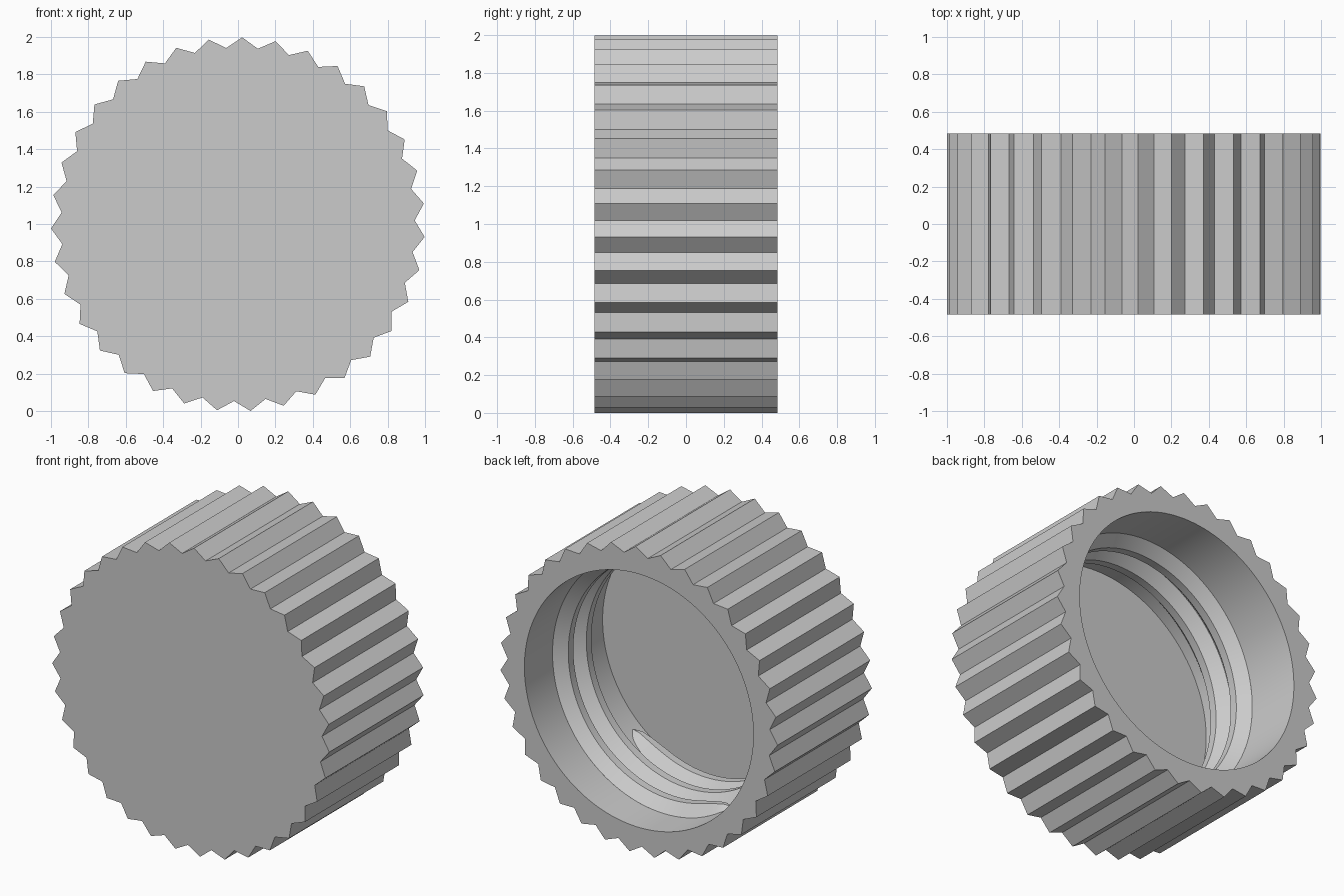
import bpy
import bmesh
from math import sin, cos, radians, pi, sqrt

default_cube = bpy.data.objects.get("Cube")
if default_cube:
    bpy.data.objects.remove(default_cube, do_unlink=True)

TEETH = 35
TIP_R, VALLEY_R, BORE_R = 1.0, 0.945, 0.825
HALF_DEPTH = 0.485
FLOOR_Y = -0.32
TURN_OFFSET = radians(1.3)
CENTRE_Z = 0.998


def finish(name, bm):
    """Turn a bmesh into a smooth object that keeps its sharp edges."""
    bmesh.ops.recalc_face_normals(bm, faces=bm.faces)
    mesh = bpy.data.meshes.new(name)
    bm.to_mesh(mesh)
    bm.free()
    obj = bpy.data.objects.new(name, mesh)
    bpy.context.collection.objects.link(obj)
    bpy.ops.object.select_all(action='DESELECT')
    obj.select_set(True)
    bpy.context.view_layer.objects.active = obj
    bpy.ops.object.shade_smooth_by_angle(angle=radians(30))
    return obj


def ring(bm, radii, count, y):
    """Circle of vertices around the y axis, cycling through the radii."""
    verts = []
    for i in range(count):
        a = TURN_OFFSET + 2 * pi * i / count
        r = radii[i % len(radii)]
        verts.append(bm.verts.new((r * sin(a), y, CENTRE_Z + r * cos(a))))
    return verts


def bridge(bm, a, b):
    n = len(a)
    for i in range(n):
        j = (i + 1) % n
        bm.faces.new((a[i], a[j], b[j], b[i]))


# Cap body: ridged outside, closed front, round bore open at the back
bm = bmesh.new()
n = 2 * TEETH
front = ring(bm, (TIP_R, VALLEY_R), n, -HALF_DEPTH)
back = ring(bm, (TIP_R, VALLEY_R), n, HALF_DEPTH)
mouth = ring(bm, (BORE_R,), 2 * n, HALF_DEPTH)
floor = ring(bm, (BORE_R,), 2 * n, FLOOR_Y)
bm.faces.new(front)
bridge(bm, front, back)
for i in range(n):
    j = (i + 1) % n
    bm.faces.new((back[i], back[j], mouth[2 * j], mouth[2 * i + 1], mouth[2 * i]))
bridge(bm, mouth, floor)
bm.faces.new(floor)
finish("cap_body", bm)

# Inner screw thread: trapezoid swept along a helix, rounded off at both ends
PITCH = 0.186
HEIGHT = 0.068
BASE_HALF, CREST_HALF = 0.091, 0.026
START, END, TAPER = 228, 1023, 20
START_Y = HALF_DEPTH - 0.728

bm = bmesh.new()
previous = None
steps = (END - START) // 3
for k in range(steps + 1):
    deg = START + (END - START) * k / steps
    a = radians(deg)
    t = min(1.0, min(deg - START, END - deg) / TAPER)
    grow = max(0.04, sqrt(1 - (1 - t) ** 2))
    y = START_Y + PITCH * (deg - START) / 360
    crest_r = BORE_R - HEIGHT * grow
    root_r = BORE_R + 0.01
    profile = ((root_r, -BASE_HALF), (BORE_R, -BASE_HALF), (crest_r, -CREST_HALF),
               (crest_r, CREST_HALF), (BORE_R, BASE_HALF), (root_r, BASE_HALF))
    section = [bm.verts.new((-r * cos(a), y + w * grow, CENTRE_Z + r * sin(a)))
               for r, w in profile]
    if previous:
        bridge(bm, previous, section)
    else:
        bm.faces.new(section)
    previous = section
bm.faces.new(previous)
finish("inner_thread", bm)
